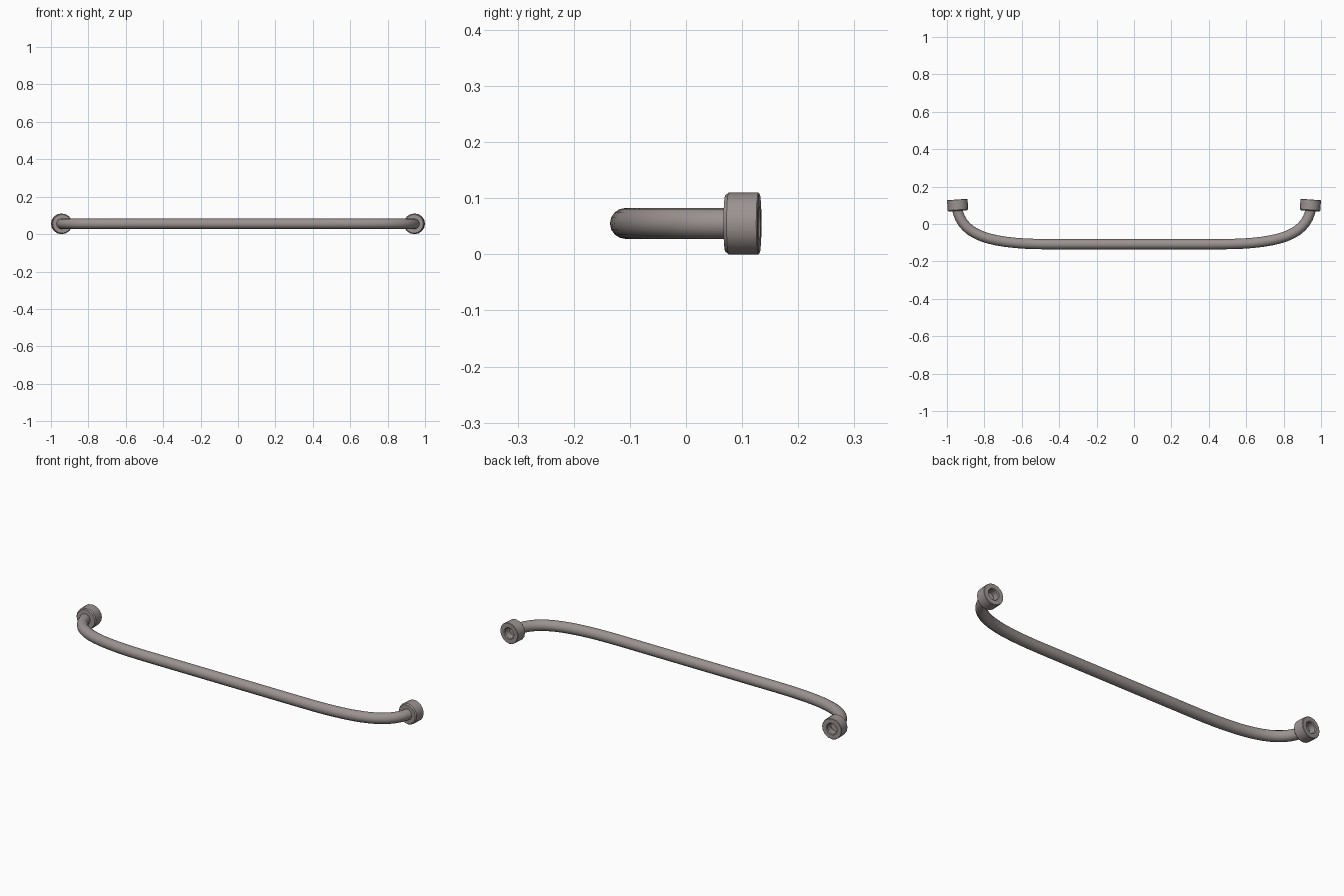
import bpy, bmesh, math
from mathutils import Vector, Matrix

if "Cube" in bpy.data.objects:
    bpy.data.objects.remove(bpy.data.objects["Cube"])

Z = 0.055          # centre height
SIDES = 16

# Dark warm grey metal
metal = bpy.data.materials.new("dark_metal")
metal.diffuse_color = (0.33, 0.29, 0.28, 1)
metal.use_nodes = True
metal.node_tree.nodes["Principled BSDF"].inputs["Base Color"].default_value = metal.diffuse_color


def finish(obj):
    obj.data.materials.clear()
    obj.data.materials.append(metal)
    bpy.ops.object.select_all(action='DESELECT')
    obj.select_set(True)
    bpy.context.view_layer.objects.active = obj
    bpy.ops.object.shade_smooth_by_angle(angle=math.radians(35))


# Bent tube: straight front run with a sweeping bend at each end
# (point, left handle, right handle) in the xy plane
pts = [((-0.947, 0.09), (-0.955, 0.13), (-0.925, -0.06)),
       ((-0.45, -0.108), (-0.78, -0.108), (-0.2, -0.108))]
pts += [((-p[0], p[1]), (-r[0], r[1]), (-l[0], l[1])) for p, l, r in reversed(pts)]
curve = bpy.data.curves.new("rail_path", 'CURVE')
curve.dimensions = '3D'
curve.bevel_depth = 0.0275
curve.bevel_resolution = 6
curve.resolution_u = 14
curve.use_fill_caps = True
spline = curve.splines.new('BEZIER')
spline.bezier_points.add(len(pts) - 1)
for bp, (p, l, r) in zip(spline.bezier_points, pts):
    bp.handle_left_type = bp.handle_right_type = 'FREE'
    bp.co, bp.handle_left, bp.handle_right = [Vector((*q, Z)) for q in (p, l, r)]
rail = bpy.data.objects.new("rail", curve)
bpy.context.collection.objects.link(rail)
bpy.context.view_layer.objects.active = rail
rail.select_set(True)
bpy.ops.object.convert(target='MESH')
finish(bpy.context.object)

# Mounting collars: lathed rings with a chamfered front and a screw recess behind
PROFILE = [(0.020, -0.032), (0.050, -0.032), (0.055, -0.026), (0.055, 0.027),
           (0.053, 0.029), (0.031, 0.029), (0.027, 0.025), (0.027, -0.008), (0.0, -0.008)]


def collar(name, side):
    bm = bmesh.new()
    verts = [bm.verts.new((r, 0, z)) for r, z in PROFILE]
    edges = [bm.edges.new(e) for e in zip(verts, verts[1:])]
    bmesh.ops.spin(bm, geom=verts + edges, axis=(0, 0, 1), cent=(0, 0, 0),
                   angle=math.tau, steps=SIDES)
    bmesh.ops.remove_doubles(bm, verts=bm.verts, dist=1e-5)
    bmesh.ops.recalc_face_normals(bm, faces=bm.faces)
    # lathe axis turned to +y, leaning slightly outward
    bm.transform(Matrix.Translation((side * 0.943, 0.102, Z))
                 @ Matrix.Rotation(math.radians(-4 * side), 4, 'Z')
                 @ Matrix.Rotation(math.radians(-90), 4, 'X'))
    mesh = bpy.data.meshes.new(name)
    bm.to_mesh(mesh)
    bm.free()
    obj = bpy.data.objects.new(name, mesh)
    bpy.context.collection.objects.link(obj)
    finish(obj)


collar("left_collar", -1)
collar("right_collar", 1)
